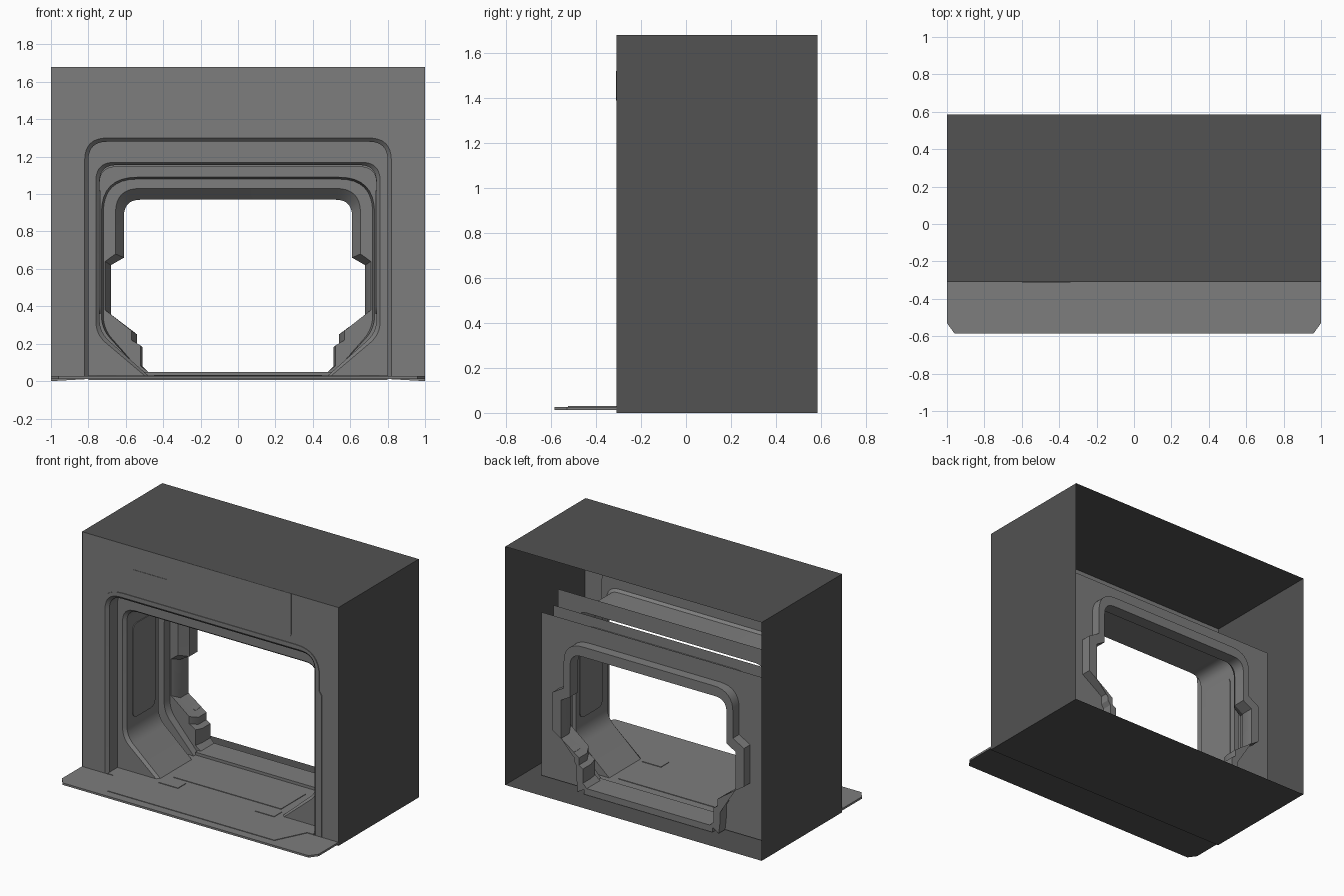
import bpy, bmesh
from mathutils import Vector

if "Cube" in bpy.data.objects:
    bpy.data.objects.remove(bpy.data.objects["Cube"])


def material(name, v):
    m = bpy.data.materials.new(name)
    m.use_nodes = True
    m.diffuse_color = (v, v, v, 1)
    m.node_tree.nodes["Principled BSDF"].inputs["Base Color"].default_value = (v, v, v, 1)
    return m


LIGHT = material("mid grey", 0.205)
DARK = material("dark grey", 0.085)


def make(name, faces, mats=(LIGHT,), rule=None):
    """Build one mesh object from a list of corner loops."""
    bm = bmesh.new()
    for loop in faces:
        bm.faces.new([bm.verts.new(p) for p in loop])
    bmesh.ops.remove_doubles(bm, verts=bm.verts, dist=1e-5)
    bm.normal_update()
    if rule:
        for f in bm.faces:
            f.material_index = rule(f)
    me = bpy.data.meshes.new(name)
    bm.to_mesh(me)
    bm.free()
    ob = bpy.data.objects.new(name, me)
    for m in mats:
        me.materials.append(m)
    bpy.context.collection.objects.link(ob)
    bpy.ops.object.select_all(action='DESELECT')
    ob.select_set(True)
    bpy.context.view_layer.objects.active = ob
    bpy.ops.object.shade_smooth_by_angle(angle=0.5)
    return ob


def rounded(points, n=8):
    """Path of (x, z[, cut]); corners with a cut become curves."""
    out = []
    for i, p in enumerate(points):
        q = Vector(p[:2])
        if len(p) == 2:
            out.append(tuple(q))
            continue
        a = q + (Vector(points[i - 1][:2]) - q).normalized() * p[2]
        b = q + (Vector(points[(i + 1) % len(points)][:2]) - q).normalized() * p[2]
        for k in range(n + 1):
            t = k / n
            out.append(tuple(a * (1 - t) ** 2 + q * 2 * t * (1 - t) + b * t * t))
    return out


def arch(*half):
    """Mirror a right-hand half profile into a full arch."""
    return rounded(list(half) + [(-p[0],) + tuple(p[1:]) for p in reversed(half)])


def at(path, y):
    return [(x, y, z) for x, z in path]


def loft(a, ya, b, yb):
    p, q = at(a, ya), at(b, yb)
    return [(p[i], p[i + 1], q[i + 1], q[i]) for i in range(len(p) - 1)]


def sheet(outer, inner, y, back=False):
    loop = at(outer + inner[::-1], y)
    return [loop[::-1] if back else loop]


def prism(pts, axis, lo, hi):
    """Extrude a flat outline along an axis (0 x, 1 y, 2 z)."""
    def put(v):
        return [p[:axis] + (v,) + p[axis:] for p in pts]
    a, b = put(lo), put(hi)
    n = len(pts)
    faces = [a[::-1], b]
    faces += [(a[i], a[(i + 1) % n], b[(i + 1) % n], b[i]) for i in range(n)]
    return faces


def solid(name, pts, axis, lo, hi, mats=(LIGHT,), rule=None):
    ob = make(name, prism(pts, axis, lo, hi), mats, rule)
    bm = bmesh.new()
    bm.from_mesh(ob.data)
    bmesh.ops.recalc_face_normals(bm, faces=bm.faces)
    if rule:
        for f in bm.faces:
            f.material_index = rule(f)
    bm.to_mesh(ob.data)
    bm.free()
    return ob


def rect(a0, a1, b0, b1, cut=0):
    pts = [(a0, b0), (a1, b0), (a1, b1), (a0, b1)]
    return rounded([p + (cut,) for p in pts], 4) if cut else pts


FRONT, BACK, TOP = -0.305, 0.585, 1.68

# Dark outer shell: sides, roof and underside, open at the back
shell = [(1, 0), (1, TOP), (-1, TOP), (-1, 0)]
make("outer_shell", [f[::-1] for f in loft(shell + shell[:1], -0.31, shell + shell[:1], BACK)], (DARK,))

# Front wall with its arched opening
door_trim = arch((0.82, 0.01), (0.82, 1.30, 0.12))
door_edge = arch((0.81, 0.01), (0.81, 1.29, 0.11))
door = arch((0.80, 0.01), (0.80, 1.28, 0.10))
make("front_wall", sheet(shell, door_trim, FRONT))

# Raised trim around the opening, stepped differently on each side
trim = rounded([(0.87, 0.01), (0.87, 1.02), (0.85, 1.05), (0.85, 1.33, 0.18),
                (-0.86, 1.33, 0.18), (-0.86, 0.67), (-0.84, 0.65), (-0.84, 0.01)])
make("opening_trim", sheet(trim, door_trim, -0.31) + loft(trim, -0.31, trim, FRONT)
     + loft(door_trim, -0.31, door_edge, -0.30) + loft(door_edge, -0.30, door, -0.29))

# Header panel and its small hatch
header = rounded([(-0.63, TOP), (-0.63, 1.36, 0.04), (0.63, 1.36, 0.04), (0.63, TOP)])
solid("header_panel", header, 1, -0.309, -0.304)
hatch = [(-0.60, 1.39), (-0.45, 1.39), (-0.43, 1.405), (-0.34, 1.405), (-0.34, 1.52), (-0.60, 1.52)]
solid("header_hatch", hatch, 1, -0.312, -0.307)

# Recess behind the opening and the tunnel mouth
mouth = arch((0.50, 0.03), (0.76, 0.25, 0.07), (0.76, 1.17, 0.10))
tunnel = arch((0.48, 0.03), (0.74, 0.26, 0.07), (0.74, 1.155, 0.09))
make("door_recess", loft(door, -0.29, door, -0.2) + sheet(door, mouth, -0.2))
make("tunnel_lining", loft(mouth, -0.2, tunnel, -0.18) + loft(tunnel, -0.18, tunnel, 0.17))


def backing(top):
    return [(0.88, 0.01), (0.88, top), (-0.88, top), (-0.88, 0.01)]


# Staggered bulkheads
make("middle_bulkhead", sheet(backing(1.255), arch((0.48, 0.03), (0.74, 0.26, 0.07), (0.74, 1.145, 0.09)), 0.17))
collar = arch((0.50, 0.03), (0.73, 0.28, 0.07), (0.73, 1.09, 0.19))
collar_in = arch((0.50, 0.03), (0.72, 0.28, 0.07), (0.72, 1.08, 0.18))
make("inner_bulkhead", sheet(backing(1.16), collar, 0.22))

# Inner frame with stepped sides
flange = arch((0.48, 0.05), (0.52, 0.08), (0.52, 0.19), (0.57, 0.22), (0.57, 0.27),
              (0.71, 0.38), (0.71, 0.64), (0.655, 0.68), (0.655, 1.03, 0.13))
throat = arch((0.48, 0.05), (0.51, 0.08), (0.51, 0.18), (0.54, 0.20), (0.54, 0.25),
              (0.68, 0.35), (0.68, 0.62), (0.61, 0.66), (0.61, 0.97, 0.09))
casing = arch((0.55, 0.01), (0.56, 0.10), (0.56, 0.19), (0.58, 0.22), (0.58, 0.28),
              (0.745, 0.39), (0.745, 0.66), (0.66, 0.71), (0.66, 1.04, 0.15))
make("inner_collar", loft(collar, 0.22, collar_in, 0.27) + sheet(collar_in, flange, 0.27))
make("throat_frame", loft(flange, 0.27, throat, 0.33) + loft(throat, 0.33, throat, 0.42)
     + sheet(casing, throat, 0.42, True) + loft(casing, 0.42, casing, 0.35))
make("rear_bulkhead", sheet(backing(1.16), casing, 0.35, True))

# Entry deck with clipped corners, dark below
deck = [(-1, -0.31), (-1, -0.53), (-0.96, -0.585), (0.96, -0.585), (1, -0.53), (1, -0.31)]
solid("entry_deck", deck, 2, 0.012, 0.026, (LIGHT, DARK), lambda f: int(f.normal.z < -0.5))
solid("entry_ramp", [(-0.76, -0.305), (-0.65, -0.525), (0.65, -0.525), (0.76, -0.305)], 2, 0.024, 0.03)

# Tunnel floor, sill and floor panels
solid("tunnel_floor", rect(-0.80, 0.80, -0.31, 0.27), 2, 0.005, 0.03)
solid("throat_sill", rect(-0.50, 0.50, 0.24, 0.42), 2, 0.005, 0.05)
solid("floor_walkway", rect(-0.42, 0.42, -0.12, 0.15), 2, 0.028, 0.034)

for side, label in ((1, "left"), (-1, "right")):
    # Tunnel wall panels and small floor plates
    solid(label + "_wall_panel", rect(-0.12, 0.13, 0.36, 1.02, 0.05), 0,
          *sorted((side * 0.742, side * 0.735)))
    solid(label + "_floor_plate", rect(*sorted((side * 0.30, side * 0.45)), -0.24, -0.15), 2, 0.028, 0.034)
